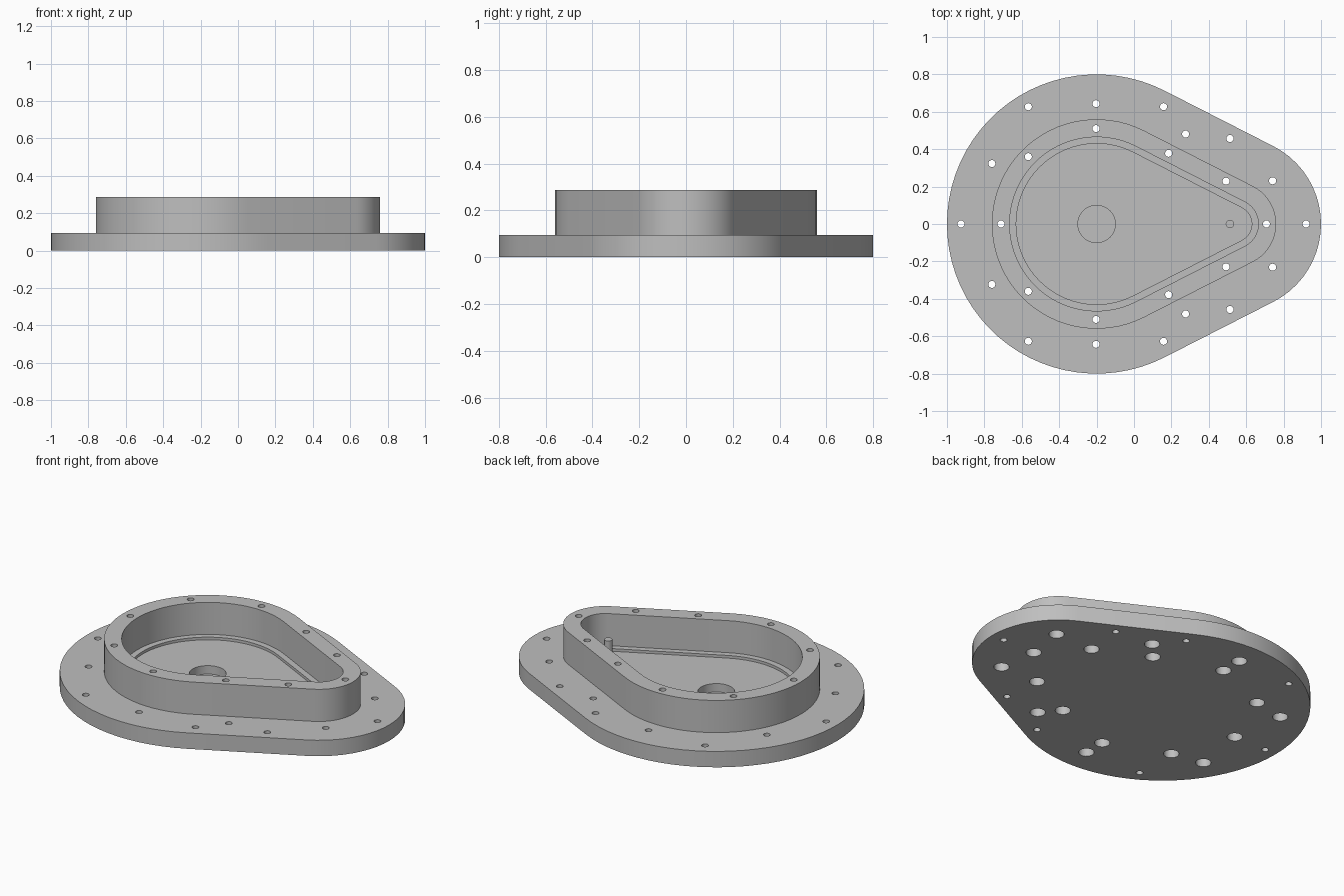
import bpy, bmesh, math

if "Cube" in bpy.data.objects:
    bpy.data.objects.remove(bpy.data.objects["Cube"])

LEFT, RIGHT, SHRINK = -0.2, 0.533, 0.333   # arc centres and radius difference
PLATE_Z, RIM_Z, FLOOR_Z = 0.095, 0.287, 0.08

gray = bpy.data.materials.new("machined_gray")
gray.diffuse_color = (0.52, 0.52, 0.52, 1)
gray.use_nodes = True
gray.node_tree.nodes["Principled BSDF"].inputs["Base Color"].default_value = gray.diffuse_color


def teardrop(r):
    """Big arc on the left, small arc on the right, joined by tangents."""
    t = math.acos(SHRINK / (RIGHT - LEFT))
    pts = []
    n = 20
    for i in range(n + 1):
        a = -t + 2 * t * i / n
        pts.append((RIGHT + (r - SHRINK) * math.cos(a), (r - SHRINK) * math.sin(a)))
    n = 48
    for i in range(n + 1):
        a = t + (2 * math.pi - 2 * t) * i / n
        pts.append((LEFT + r * math.cos(a), r * math.sin(a)))
    return pts


def circle(x, y, r, n):
    return [(x + r * math.cos(2 * math.pi * i / n), y + r * math.sin(2 * math.pi * i / n))
            for i in range(n)]


def prisms(name, outlines, z0, z1):
    """One object holding an upright prism for each outline."""
    bm = bmesh.new()
    for pts in outlines:
        low = [bm.verts.new((x, y, z0)) for x, y in pts]
        top = [bm.verts.new((x, y, z1)) for x, y in pts]
        bm.faces.new(low[::-1])
        bm.faces.new(top)
        for i in range(len(pts)):
            j = (i + 1) % len(pts)
            bm.faces.new((low[i], low[j], top[j], top[i]))
    mesh = bpy.data.meshes.new(name)
    bm.to_mesh(mesh)
    bm.free()
    ob = bpy.data.objects.new(name, mesh)
    bpy.context.collection.objects.link(ob)
    mesh.materials.append(gray)
    return ob


def select(ob):
    bpy.ops.object.select_all(action='DESELECT')
    ob.select_set(True)
    bpy.context.view_layer.objects.active = ob


def combine(body, tool, operation):
    m = body.modifiers.new("combine", 'BOOLEAN')
    m.operation, m.solver, m.object = operation, 'EXACT', tool
    select(body)
    bpy.ops.object.modifier_apply(modifier=m.name)
    bpy.data.objects.remove(tool)


def mirrored(points):
    return [(x, s * y) for x, y in points for s in ((1, -1) if y else (1,))]


# Bolt positions: plain flange holes, counterbored flange holes, rim holes
plain = mirrored([(-0.925, 0), (-0.565, 0.627), (0.158, 0.627), (0.513, 0.457), (0.92, 0)])
bored = mirrored([(-0.76, 0.323), (-0.203, 0.643), (0.276, 0.481), (0.741, 0.231)])
rim = mirrored([(-0.711, 0), (-0.565, 0.36), (-0.203, 0.51), (0.185, 0.378),
                (0.492, 0.229), (0.708, 0)])

# Flange plate with the raised rim
housing = prisms("housing", [teardrop(0.8)], 0, PLATE_Z)
combine(housing, prisms("rim", [teardrop(0.56)], 0.04, RIM_Z), 'UNION')

# Cavity, recessed floor with a narrow ledge, and round pocket
combine(housing, prisms("cavity", [teardrop(0.465)], PLATE_Z + 0.001, 0.4), 'DIFFERENCE')
combine(housing, prisms("floor_recess", [teardrop(0.43)], FLOOR_Z, 0.35), 'DIFFERENCE')
combine(housing, prisms("pocket", [circle(LEFT, 0, 0.1, 32)], 0.03, 0.3), 'DIFFERENCE')

# Through holes, then counterbores from below
combine(housing, prisms("drills", [circle(x, y, 0.019, 16) for x, y in plain + bored + rim],
                        -0.1, 0.4), 'DIFFERENCE')
combine(housing, prisms("counterbores", [circle(x, y, 0.042, 20) for x, y in bored + rim],
                        -0.1, 0.05), 'DIFFERENCE')

# Locating pin standing on the floor
pin = prisms("locating_pin", [circle(0.513, 0, 0.023, 12)], FLOOR_Z - 0.01, 0.2)

for ob in (housing, pin):
    select(ob)
    bpy.ops.object.shade_smooth_by_angle(angle=math.radians(30))
